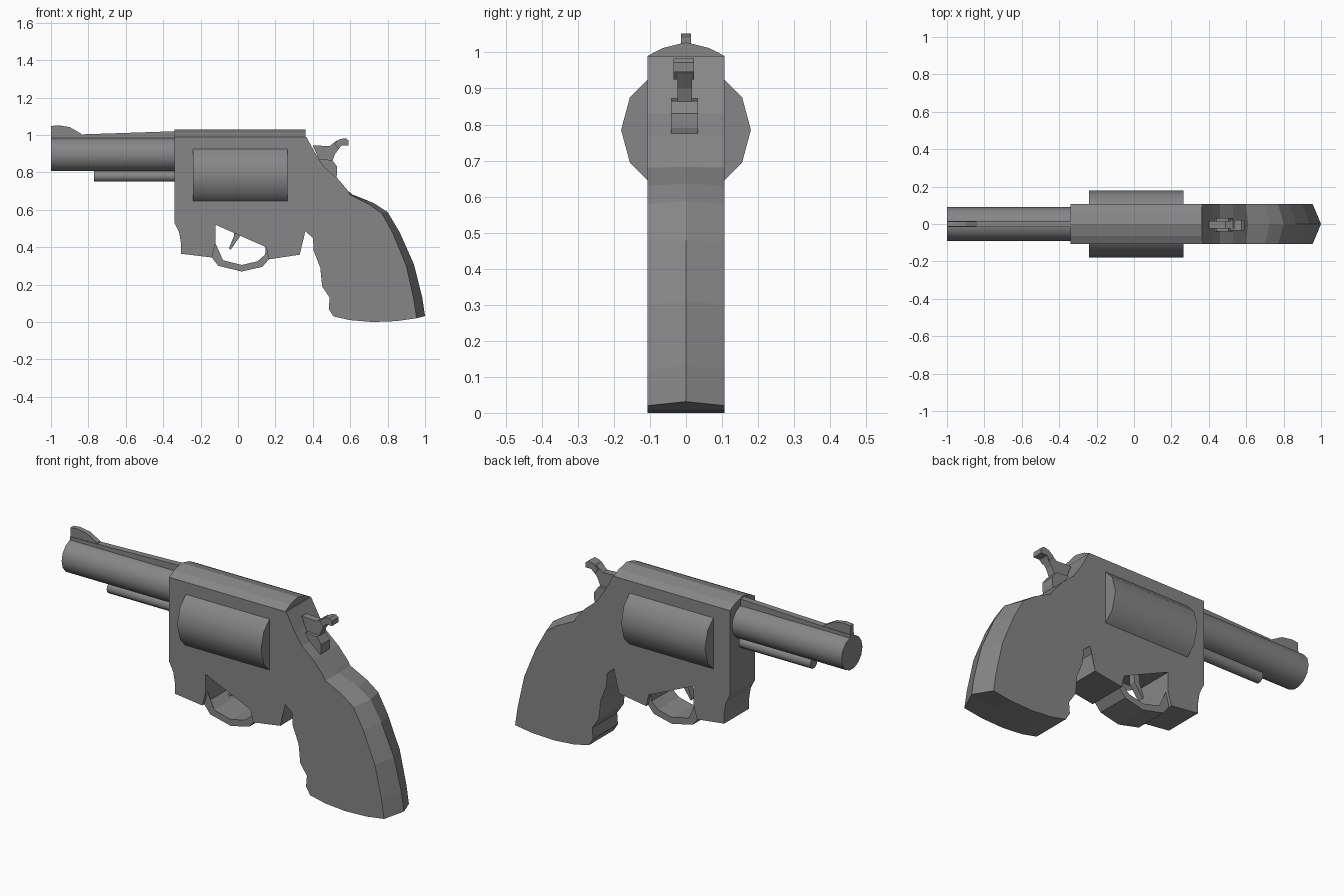
import bpy, bmesh, math

cube = bpy.data.objects.get("Cube")
if cube:
    bpy.data.objects.remove(cube, do_unlink=True)

steel = bpy.data.materials.new("gunmetal grey")
steel.use_nodes = True
GREY = (0.24, 0.24, 0.24, 1)
steel.diffuse_color = GREY
steel.node_tree.nodes["Principled BSDF"].inputs["Base Color"].default_value = GREY


def finish(name, bm):
    bmesh.ops.recalc_face_normals(bm, faces=bm.faces)
    mesh = bpy.data.meshes.new(name)
    bm.to_mesh(mesh)
    bm.free()
    mesh.materials.append(steel)
    obj = bpy.data.objects.new(name, mesh)
    bpy.context.collection.objects.link(obj)
    return obj


def plate(name, outline, half, y=0):
    """Side profile across y; a third value pushes the middle line backwards."""
    bm = bmesh.new()
    layers = []
    ridged = any(len(p) > 2 for p in outline)
    for side in ((-1, 0, 1) if ridged else (-1, 1)):
        ring = []
        for p in outline:
            push = p[2] if len(p) > 2 and side == 0 else 0
            ring.append(bm.verts.new((p[0] + push, y + side * half, p[1] + push * 0.25)))
        layers.append(ring)
    n = len(outline)
    for a, b in zip(layers, layers[1:]):
        for i in range(n):
            j = (i + 1) % n
            bm.faces.new((a[i], a[j], b[j], b[i]))
    caps = [bm.faces.new(layers[0]), bm.faces.new(layers[-1])]
    bmesh.ops.triangulate(bm, faces=caps, ngon_method='EAR_CLIP')
    return finish(name, bm)


def tube(name, x0, x1, z, radius, sides):
    """Smooth round bar along x."""
    bm = bmesh.new()
    rings = [[bm.verts.new((x, radius * math.cos(i * math.tau / sides),
                            z + radius * math.sin(i * math.tau / sides)))
              for i in range(sides)] for x in (x0, x1)]
    for i in range(sides):
        j = (i + 1) % sides
        bm.faces.new((rings[0][i], rings[0][j], rings[1][j], rings[1][i]))
    for ring in rings:
        bm.faces.new(ring)
    obj = finish(name, bm)
    bpy.ops.object.select_all(action='DESELECT')
    obj.select_set(True)
    bpy.context.view_layer.objects.active = obj
    bpy.ops.object.shade_smooth_by_angle(angle=math.radians(48))
    return obj


HALF = 0.107

# Frame and grip in one profile: top, back strap, butt, finger grooves, notch
plate("frame_and_grip", [
    (-0.34, 0.99), (0.365, 0.99), (0.42, 0.89), (0.46, 0.83), (0.53, 0.77),
    (0.59, 0.70), (0.6, 0.68, 0.01), (0.70, 0.63, 0.025), (0.77, 0.58, 0.03),
    (0.83, 0.47, 0.035), (0.90, 0.30, 0.04), (0.94, 0.12, 0.045),
    (0.955, 0.02, 0.045), (0.85, 0.005), (0.72, 0), (0.60, 0.01), (0.51, 0.03),
    (0.485, 0.07), (0.49, 0.13), (0.45, 0.19), (0.44, 0.29), (0.405, 0.38),
    (0.40, 0.45), (0.36, 0.485), (0.335, 0.46), (0.33, 0.36), (0.165, 0.335),
    (0.15, 0.40), (0.15, 0.52), (-0.12, 0.52), (-0.12, 0.42), (-0.14, 0.345),
    (-0.305, 0.365), (-0.305, 0.42), (-0.315, 0.48), (-0.34, 0.53)], HALF)

# Rounded top strap
bm = bmesh.new()
section = [(-HALF, 0.99), (-0.065, 1.012), (0, 1.028), (0.065, 1.012), (HALF, 0.99)]
ends = [[bm.verts.new((x, y, z)) for y, z in section] for x in (-0.34, 0.36)]
for i in range(5):
    j = (i + 1) % 5
    bm.faces.new((ends[0][i], ends[0][j], ends[1][j], ends[1][i]))
for end in ends:
    bm.faces.new(end)
finish("top_strap", bm)

# Trigger guard and trigger
plate("trigger_guard", [
    (-0.14, 0.41), (-0.14, 0.345), (-0.105, 0.30), (0.02, 0.27), (0.13, 0.295),
    (0.168, 0.338), (0.165, 0.42), (0.15, 0.42), (0.145, 0.36), (0.105, 0.325),
    (0.02, 0.305), (-0.08, 0.33), (-0.12, 0.365), (-0.12, 0.42)], 0.09)
plate("trigger", [
    (-0.015, 0.53), (0.015, 0.53), (0.012, 0.46), (-0.04, 0.385),
    (-0.048, 0.395), (-0.022, 0.46)], 0.017)

# Barrel, ejector rod and drum
tube("barrel", -1.0, -0.33, 0.895, 0.09, 14)
tube("ejector_rod", -0.77, -0.33, 0.78, 0.031, 10)
tube("cylinder_drum", -0.24, 0.265, 0.785, 0.18, 12)

# Top rib and front sight
plate("barrel_rib", [
    (-1.0, 0.97), (-1.0, 1.0), (-0.84, 1.003), (-0.33, 1.02), (-0.33, 0.96)], 0.017)
plate("front_sight", [
    (-1.0, 0.98), (-1.0, 1.048), (-0.96, 1.052), (-0.90, 1.042),
    (-0.84, 1.008), (-0.83, 0.98)], 0.014)

# Hammer: block, neck and thumb spur
plate("hammer_block", [
    (0.40, 0.85), (0.44, 0.872), (0.505, 0.865), (0.53, 0.83), (0.53, 0.79),
    (0.52, 0.76), (0.44, 0.78)], 0.037, -0.004)
plate("hammer_neck", [
    (0.40, 0.945), (0.41, 0.925), (0.43, 0.92), (0.44, 0.85), (0.50, 0.85),
    (0.52, 0.90), (0.55, 0.94), (0.56, 0.96), (0.53, 0.972), (0.49, 0.94)],
    0.02, -0.004)
plate("hammer_spur", [
    (0.515, 0.955), (0.545, 0.978), (0.575, 0.983), (0.59, 0.972), (0.59, 0.945),
    (0.555, 0.945), (0.535, 0.925)], 0.028, -0.006)
